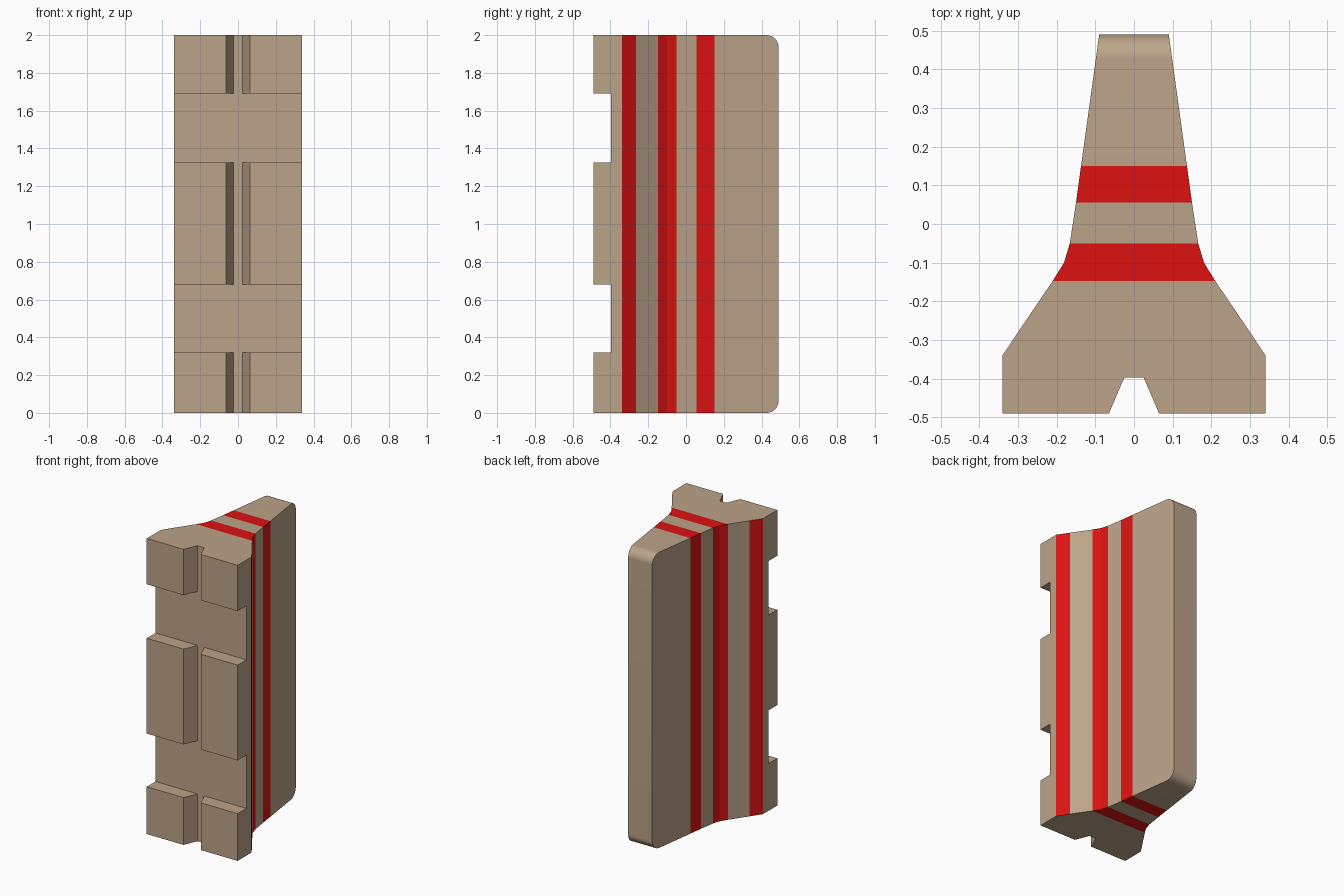
import bpy, bmesh, math

if "Cube" in bpy.data.objects:
    bpy.data.objects.remove(bpy.data.objects["Cube"])

HEIGHT = 2.0


def material(name, rgb):
    m = bpy.data.materials.new(name)
    m.diffuse_color = (*rgb, 1)
    m.use_nodes = True
    m.node_tree.nodes["Principled BSDF"].inputs["Base Color"].default_value = m.diffuse_color
    return m


def new_object(name, bm):
    bmesh.ops.recalc_face_normals(bm, faces=bm.faces)
    mesh = bpy.data.meshes.new(name)
    bm.to_mesh(mesh)
    bm.free()
    ob = bpy.data.objects.new(name, mesh)
    bpy.context.collection.objects.link(ob)
    return ob


def prism(name, outline, z0, z1):
    bm = bmesh.new()
    low = [bm.verts.new((x, y, z0)) for x, y in outline]
    high = [bm.verts.new((x, y, z1)) for x, y in outline]
    bm.faces.new(low)
    bm.faces.new(high)
    for i in range(len(outline)):
        j = (i + 1) % len(outline)
        bm.faces.new((low[i], low[j], high[j], high[i]))
    return new_object(name, bm)


# Sections: y, half width, inset at both ends, paint of the strip that follows
PLAIN, SIDES, ALL = range(3)
sections = [
    (-0.49, 0.34, 0, PLAIN), (-0.34, 0.34, 0, SIDES), (-0.265, 0.29, 0, PLAIN),
    (-0.147, 0.21, 0, ALL), (-0.10, 0.181, 0, ALL), (-0.05, 0.166, 0, PLAIN),
    (0.055, 0.15, 0, ALL), (0.15, 0.137, 0, PLAIN),
]
# Rounded ends of the narrow edge
R, STEPS = 0.065, 16
for i in range(STEPS + 1):
    t = math.pi / 2 * i / STEPS
    y = 0.49 - R + R * math.sin(t)
    width = 0.137 + (0.09 - 0.137) * (y - 0.15) / 0.34
    sections.append((y, width, R * (1 - math.cos(t)), PLAIN))

# Barrier body lofted through the sections
bm = bmesh.new()
rings = [[bm.verts.new(p) for p in ((-w, y, d), (w, y, d), (w, y, HEIGHT - d), (-w, y, HEIGHT - d))]
         for y, w, d, _ in sections]
for k in range(len(rings) - 1):
    a, b = rings[k], rings[k + 1]
    for i in range(4):
        j = (i + 1) % 4
        f = bm.faces.new((a[i], a[j], b[j], b[i]))
        paint = sections[k][3]
        is_side = i % 2 == 1
        f.material_index = int(paint == ALL or (paint == SIDES and is_side))
bm.faces.new(rings[0])
bm.faces.new(rings[-1])
body = new_object("barrier_body", bm)
body.data.materials.append(material("beige_concrete", (0.50, 0.37, 0.25)))
body.data.materials.append(material("red_stripe", (0.72, 0.006, 0.006)))

# Base groove and two cross slots
slot = [(-0.6, -0.7), (0.6, -0.7), (0.6, -0.397), (-0.6, -0.397)]
groove = [(-0.1076, -0.59), (0.1076, -0.59), (0.025, -0.397), (-0.025, -0.397)]
cutters = [
    prism("slot_cutter_low", slot, 0.32, 0.68),
    prism("slot_cutter_high", slot, 1.325, 1.69),
    prism("groove_cutter", groove, -0.2, 2.2),
]
bpy.context.view_layer.objects.active = body
body.select_set(True)
for c in cutters:
    c.hide_render = True
    mod = body.modifiers.new("cut", 'BOOLEAN')
    mod.operation = 'DIFFERENCE'
    mod.solver = 'EXACT'
    mod.object = c
    bpy.ops.object.modifier_apply(modifier=mod.name)
    bpy.data.objects.remove(c)

bpy.ops.object.shade_smooth_by_angle(angle=math.radians(7))
